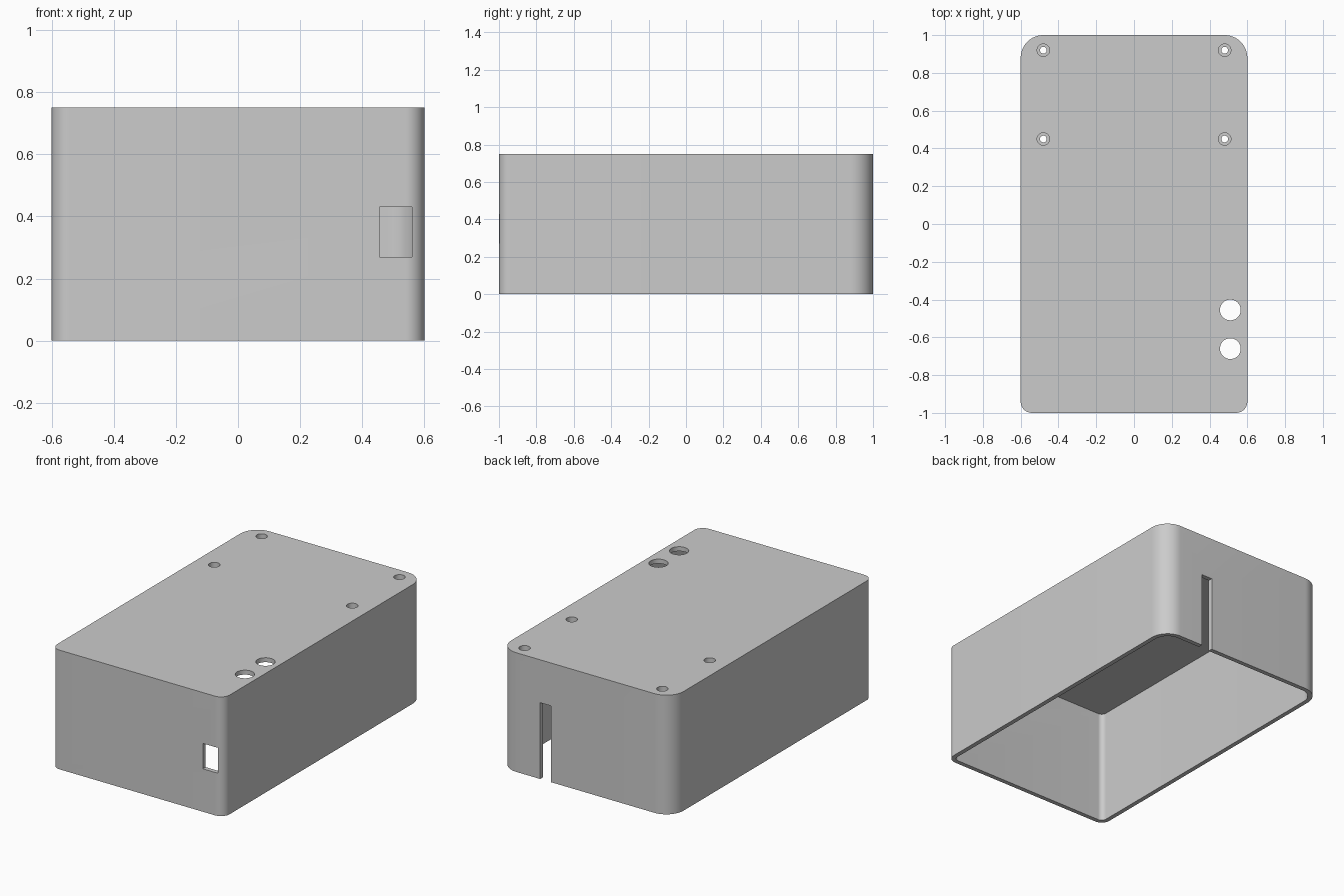
import bpy, bmesh
from math import pi, cos, sin, radians

W, L, H, T = 1.2, 2.0, 0.75, 0.028
R_BACK, R_FRONT = 0.12, 0.06

cube = bpy.data.objects.get("Cube")
if cube:
    bpy.data.objects.remove(cube, do_unlink=True)

mat = bpy.data.materials.new("plain_grey")
mat.use_nodes = True
GREY = (0.6, 0.6, 0.6, 1)
mat.diffuse_color = GREY
mat.node_tree.nodes["Principled BSDF"].inputs["Base Color"].default_value = GREY


def prism(name, points, z0, z1):
    """Extrude a closed outline straight up."""
    bm = bmesh.new()
    face = bm.faces.new([bm.verts.new((x, y, z0)) for x, y in points])
    top = bmesh.ops.extrude_face_region(bm, geom=[face])
    verts = [g for g in top["geom"] if isinstance(g, bmesh.types.BMVert)]
    bmesh.ops.translate(bm, verts=verts, vec=(0, 0, z1 - z0))
    bmesh.ops.recalc_face_normals(bm, faces=bm.faces)
    mesh = bpy.data.meshes.new(name)
    bm.to_mesh(mesh)
    bm.free()
    mesh.materials.append(mat)
    ob = bpy.data.objects.new(name, mesh)
    bpy.context.collection.objects.link(ob)
    return ob


def arc(cx, cy, r, start, sweep, n):
    return [(cx + r * cos(start + sweep * i / n), cy + r * sin(start + sweep * i / n))
            for i in range(n + 1)]


def outline(inset):
    """Rounded rectangle with larger corners at the back."""
    pts = []
    corners = [(1, 1, R_BACK), (-1, 1, R_BACK), (-1, -1, R_FRONT), (1, -1, R_FRONT)]
    for i, (sx, sy, r) in enumerate(corners):
        pts += arc(sx * (W / 2 - r), sy * (L / 2 - r), r - inset, i * pi / 2, pi / 2, 16)
    return pts


def disc(name, x, y, r, z0, z1):
    return prism(name, arc(x, y, r, 0, 2 * pi, 40)[:-1], z0, z1)


def block(name, x0, x1, y0, y1, z0, z1):
    return prism(name, [(x0, y0), (x1, y0), (x1, y1), (x0, y1)], z0, z1)


def combine(body, tool, operation):
    mod = body.modifiers.new(tool.name, "BOOLEAN")
    mod.operation, mod.object, mod.solver = operation, tool, "EXACT"
    bpy.context.view_layer.objects.active = body
    bpy.ops.object.modifier_apply(modifier=mod.name)
    bpy.data.objects.remove(tool, do_unlink=True)


# Shell, open at the bottom
case = prism("enclosure_shell", outline(0), 0, H)
combine(case, prism("cavity", outline(T), -0.1, H - T), "DIFFERENCE")

# Recessed screw holes in short bosses under the top
for x in (-0.48, 0.48):
    for y in (0.45, 0.92):
        combine(case, disc("screw_boss", x, y, 0.046, H - 0.07, H - T / 2), "UNION")
        combine(case, disc("screw_recess", x, y, 0.033, H - 0.045, H + 0.1), "DIFFERENCE")
        combine(case, disc("screw_hole", x, y, 0.018, H - 0.2, H + 0.1), "DIFFERENCE")

# Two round openings in the top
for y in (-0.66, -0.455):
    combine(case, disc("round_opening", 0.51, y, 0.055, H - 0.2, H + 0.1), "DIFFERENCE")

# Front window and back cable slot
combine(case, block("window", 0.455, 0.56, -1.1, -0.9, 0.27, 0.43), "DIFFERENCE")
combine(case, block("cable_slot", 0.24, 0.315, 0.9, 1.1, -0.1, 0.48), "DIFFERENCE")

bpy.ops.object.select_all(action="DESELECT")
case.select_set(True)
bpy.context.view_layer.objects.active = case
bpy.ops.object.shade_smooth_by_angle(angle=radians(30))
